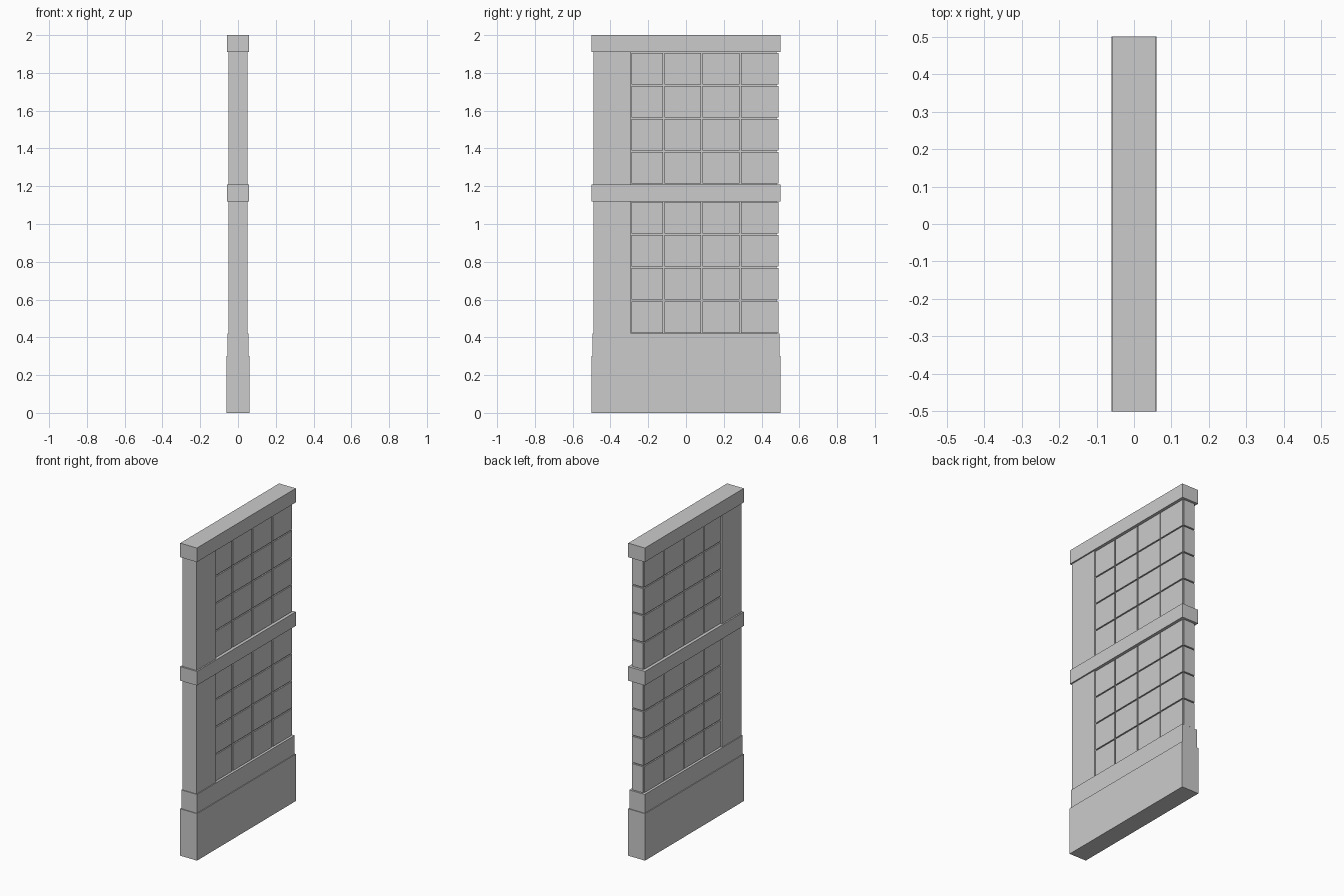
import bpy, bmesh
from mathutils import Matrix, Vector

if "Cube" in bpy.data.objects:
    bpy.data.objects.remove(bpy.data.objects["Cube"])


def add_box(bm, x0, x1, y0, y1, z0, z1):
    size = (x1 - x0, y1 - y0, z1 - z0)
    mid = Vector((x0 + x1, y0 + y1, z0 + z1)) / 2
    bmesh.ops.create_cube(bm, size=1, matrix=Matrix.Translation(mid) @ Matrix.Diagonal((*size, 1)))


def make(name, boxes):
    bm = bmesh.new()
    for b in boxes:
        add_box(bm, *b)
    mesh = bpy.data.meshes.new(name)
    bm.to_mesh(mesh)
    bm.free()
    obj = bpy.data.objects.new(name, mesh)
    bpy.context.collection.objects.link(obj)
    return obj


# Stepped base and horizontal bands
make("base", [(-.06, .06, -.5, .5, 0, .3)])
make("base_step", [(-.055, .055, -.495, .495, .3, .42)])
make("middle_band", [(-.059, .059, -.5, .5, 1.12, 1.21)])
make("top_band", [(-.059, .059, -.5, .5, 1.91, 2.0)])

columns = [-.292, -.118, .084, .286, .487]
gap = .004
for label, z0, z1 in (("lower", .42, 1.12), ("upper", 1.21, 1.91)):
    # Plain post at the front edge and recessed core behind the tiles
    make(label + "_post", [(-.05, .05, -.49, -.292, z0, z1)])
    make(label + "_core", [(-.036, .036, -.292, .479, z0, z1)])

    # Square tiles on both faces and on the back end
    rows = [z0 + (z1 - z0) * i / 4 for i in range(5)]
    faces, ends = [], []
    for a, b in zip(rows, rows[1:]):
        for c, d in zip(columns, columns[1:]):
            faces.append((.036, .044, c + gap, d - gap, a + gap, b - gap))
        ends.append((-.038, .038, .479, .49, a + gap, b - gap))
    tiles = make(label + "_face_tiles", faces)
    tiles.modifiers.new("mirror", "MIRROR").use_axis = (True, False, False)
    make(label + "_end_tiles", ends)
